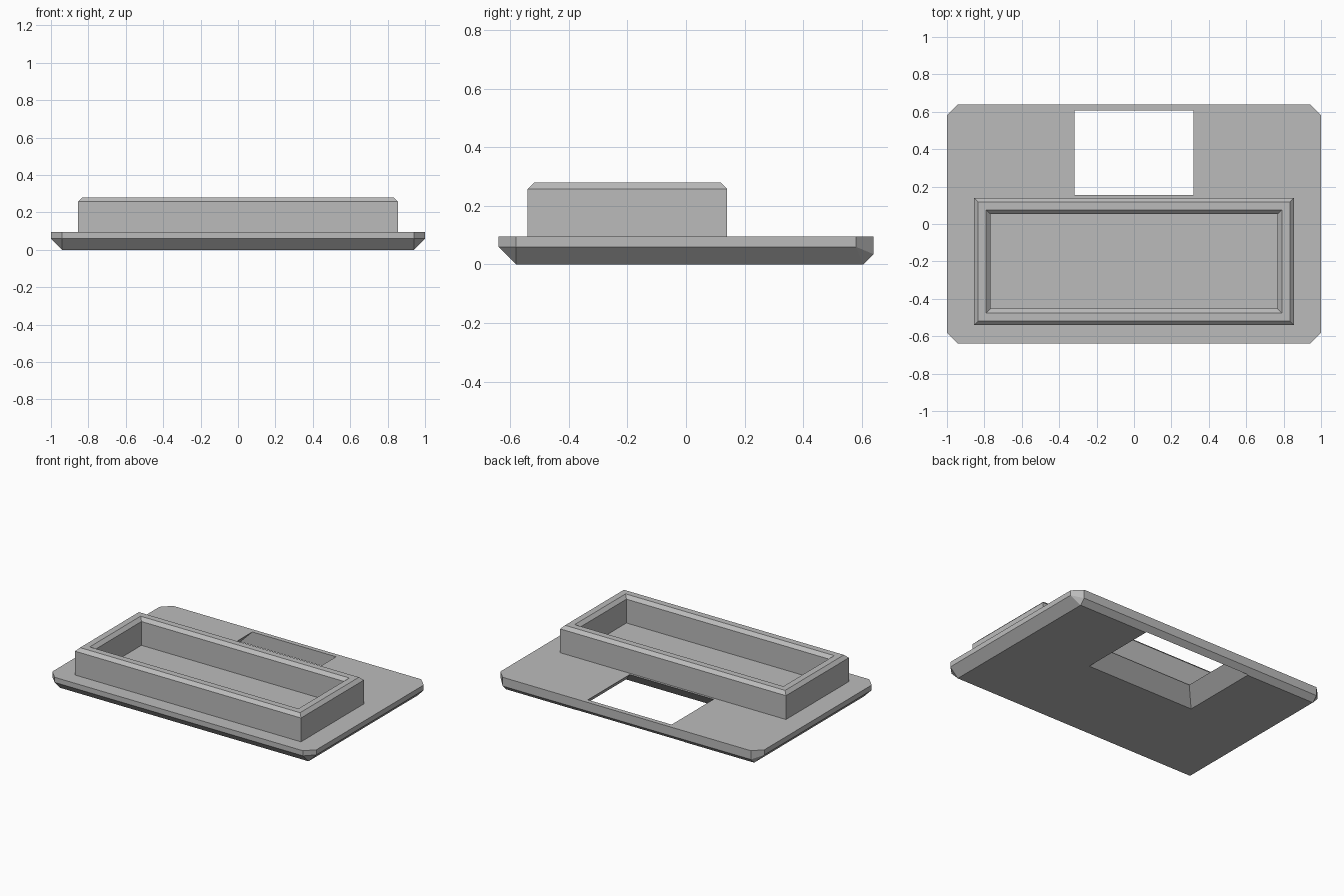
import bpy
import bmesh

# Remove the default object
cube = bpy.data.objects.get("Cube")
if cube:
    bpy.data.objects.remove(cube, do_unlink=True)

# Single flat grey
grey = bpy.data.materials.new("plain_grey")
grey.use_nodes = True
colour = (0.5, 0.5, 0.5, 1)
grey.diffuse_color = colour
grey.node_tree.nodes["Principled BSDF"].inputs["Base Color"].default_value = colour

HX, HY = 1.0, 0.64        # plate half sizes
TOP = 0.095               # plate top height
CUT = 0.06                # corner and lower edge chamfer
BACK_CUT = 0.035          # smaller chamfer under the back edge


def finish(name, bm):
    """Turn a bmesh into a named, flat-shaded object."""
    bmesh.ops.recalc_face_normals(bm, faces=bm.faces)
    mesh = bpy.data.meshes.new(name)
    bm.to_mesh(mesh)
    bm.free()
    mesh.materials.append(grey)
    obj = bpy.data.objects.new(name, mesh)
    bpy.context.collection.objects.link(obj)
    return obj


def rect(bm, hx, y0, y1, z):
    """Ring of four vertices, symmetric in x."""
    return [bm.verts.new(p) for p in
            ((-hx, y0, z), (hx, y0, z), (hx, y1, z), (-hx, y1, z))]


def bridge(bm, a, b):
    """Quads between two rings."""
    n = len(a)
    for i in range(n):
        j = (i + 1) % n
        bm.faces.new((a[i], a[j], b[j], b[i]))


# Base plate: cut corners and a bevelled underside, as a convex solid
bm = bmesh.new()
for sx in (-1, 1):
    for sy, edge in ((-1, CUT), (1, BACK_CUT)):
        bm.verts.new((sx * (HX - CUT), sy * (HY - edge), 0))
        for low, x, y in ((CUT, HX, HY - CUT), (edge, HX - CUT, HY)):
            for z in (low, TOP):
                bm.verts.new((sx * x, sy * y, z))
bmesh.ops.convex_hull(bm, input=bm.verts)
bmesh.ops.dissolve_limit(bm, angle_limit=0.01, verts=bm.verts, edges=bm.edges)
plate = finish("base_plate", bm)

# Window opening: flares at 45 degrees toward the underside, straight at the back
bm = bmesh.new()
rings = []
for z in (-0.02, TOP + 0.02):
    flare = TOP - z
    rings.append(rect(bm, 0.317 + flare, 0.155 - flare, 0.608, z))
bridge(bm, *rings)
for ring in rings:
    bm.faces.new(ring)
cutter = finish("window_cutter", bm)
cutter.hide_render = True

mod = plate.modifiers.new("window", "BOOLEAN")
mod.operation = "DIFFERENCE"
mod.solver = "EXACT"
mod.object = cutter
bpy.context.view_layer.objects.active = plate
bpy.ops.object.modifier_apply(modifier=mod.name)
bpy.data.objects.remove(cutter, do_unlink=True)

# Raised rectangular wall with chamfered rims, swept from its cross-section
CY, WX, WY, RIM, HEIGHT = -0.2, 0.855, 0.34, 0.022, 0.28
SINK = TOP - 0.004
section = [(0, SINK), (0, HEIGHT - RIM), (RIM, HEIGHT),
           (0.065, HEIGHT), (0.065 + RIM, HEIGHT - RIM), (0.065 + RIM, SINK)]
bm = bmesh.new()
rings = [rect(bm, WX - d, CY - WY + d, CY + WY - d, z) for d, z in section]
for a, b in zip(rings, rings[1:] + rings[:1]):
    bridge(bm, a, b)
finish("raised_wall", bm)
